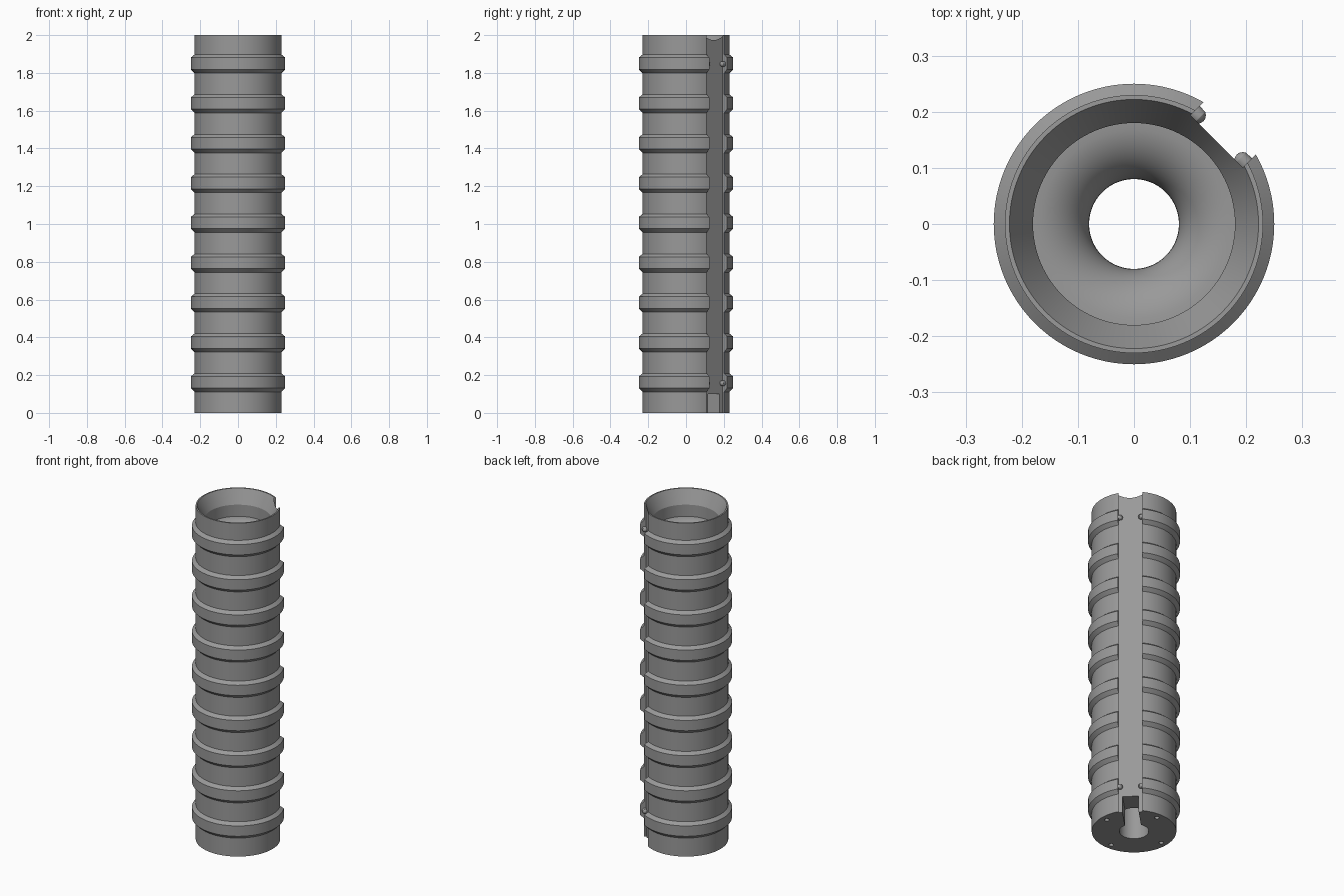
import bpy, bmesh, math
from mathutils import Matrix, Vector

if "Cube" in bpy.data.objects:
    bpy.data.objects.remove(bpy.data.objects["Cube"])

SEG = 96
RINGS, FIRST, STEP = 9, 0.16, 0.211
grey = bpy.data.materials.new("mid_grey")
grey.diffuse_color = (0.32, 0.32, 0.32, 1)
grey.use_nodes = True
grey.node_tree.nodes["Principled BSDF"].inputs["Base Color"].default_value = grey.diffuse_color


def finish(bm, name, mat=grey):
    bmesh.ops.recalc_face_normals(bm, faces=bm.faces)
    mesh = bpy.data.meshes.new(name)
    bm.to_mesh(mesh)
    bm.free()
    mesh.materials.append(mat)
    ob = bpy.data.objects.new(name, mesh)
    bpy.context.collection.objects.link(ob)
    return ob


def box(name, lo, hi, turn=math.radians(45)):
    bm = bmesh.new()
    size = [b - a for a, b in zip(lo, hi)]
    mid = [(a + b) / 2 for a, b in zip(lo, hi)]
    bmesh.ops.create_cube(bm, size=1, matrix=Matrix.Rotation(turn, 4, 'Z')
                          @ Matrix.Translation(mid) @ Matrix.Diagonal((*size, 1)))
    return finish(bm, name)


def smooth(ob):
    bpy.ops.object.select_all(action='DESELECT')
    ob.select_set(True)
    bpy.context.view_layer.objects.active = ob
    bpy.ops.object.shade_smooth_by_angle(angle=math.radians(25))


# Ribbed outside, then the funnel mouth, trumpet throat and bore
profile = [(0.08, 0), (0.23, 0)]
for i in range(RINGS):
    z = FIRST + i * STEP
    profile += [(0.23, z - 0.049), (0.25, z - 0.029), (0.25, z + 0.033), (0.23, z + 0.049)]
profile += [(0.23, 2), (0.222, 2), (0.18, 1.92), (0.18, 1.85)]
for i in range(1, 13):
    a = math.radians(90 * i / 12)
    profile.append((0.18 - 0.1 * math.sin(a), 1.75 + 0.1 * math.cos(a)))

# Lathe the tube body
bm = bmesh.new()
loops = [[bm.verts.new((r * math.cos(math.tau * k / SEG), r * math.sin(math.tau * k / SEG), z))
          for k in range(SEG)] for r, z in profile]
for i, a in enumerate(loops):
    b = loops[(i + 1) % len(loops)]
    for k in range(SEG):
        n = (k + 1) % SEG
        bm.faces.new((a[k], a[n], b[n], b[k]))
body = finish(bm, "ribbed_tube")

# Cutters: long channel, bottom slot and four screw holes
cutters = [box("channel_cutter", (0.208, -0.066, -0.1), (0.4, 0.066, 2.1)),
           box("slot_cutter", (0.0, -0.044, -0.1), (0.4, 0.044, 0.1))]
for k in range(4):
    bm = bmesh.new()
    at = Matrix.Rotation(k * math.pi / 2, 4, 'Z') @ Matrix.Translation((0.193, 0, 0))
    bmesh.ops.create_cone(bm, cap_ends=True, segments=16, radius1=0.013, radius2=0.013,
                          depth=0.16, matrix=at)
    cutters.append(finish(bm, "screw_hole_cutter"))
for c in cutters:
    m = body.modifiers.new(c.name, 'BOOLEAN')
    m.operation, m.solver, m.object = 'DIFFERENCE', 'EXACT', c
bpy.context.view_layer.update()
cut = bpy.data.meshes.new_from_object(body.evaluated_get(bpy.context.evaluated_depsgraph_get()))
body.modifiers.clear()
body.data = cut
for c in cutters:
    bpy.data.objects.remove(c)
smooth(body)

# Round-ended pins on the channel walls inside the end ribs
for z in (0.157, 1.847):
    for side in (-1, 1):
        bm = bmesh.new()
        bmesh.ops.create_uvsphere(bm, u_segments=16, v_segments=8, radius=0.015)
        for v in bm.verts:
            if v.co.z < 0.001:
                v.co.z -= 0.016
        aim = Vector((0, -side, 0)).to_track_quat('Z', 'Y').to_matrix().to_4x4()
        bm.transform(Matrix.Rotation(math.radians(45), 4, 'Z')
                     @ Matrix.Translation((0.217, side * 0.057, z)) @ aim)
        smooth(finish(bm, "channel_pin"))
